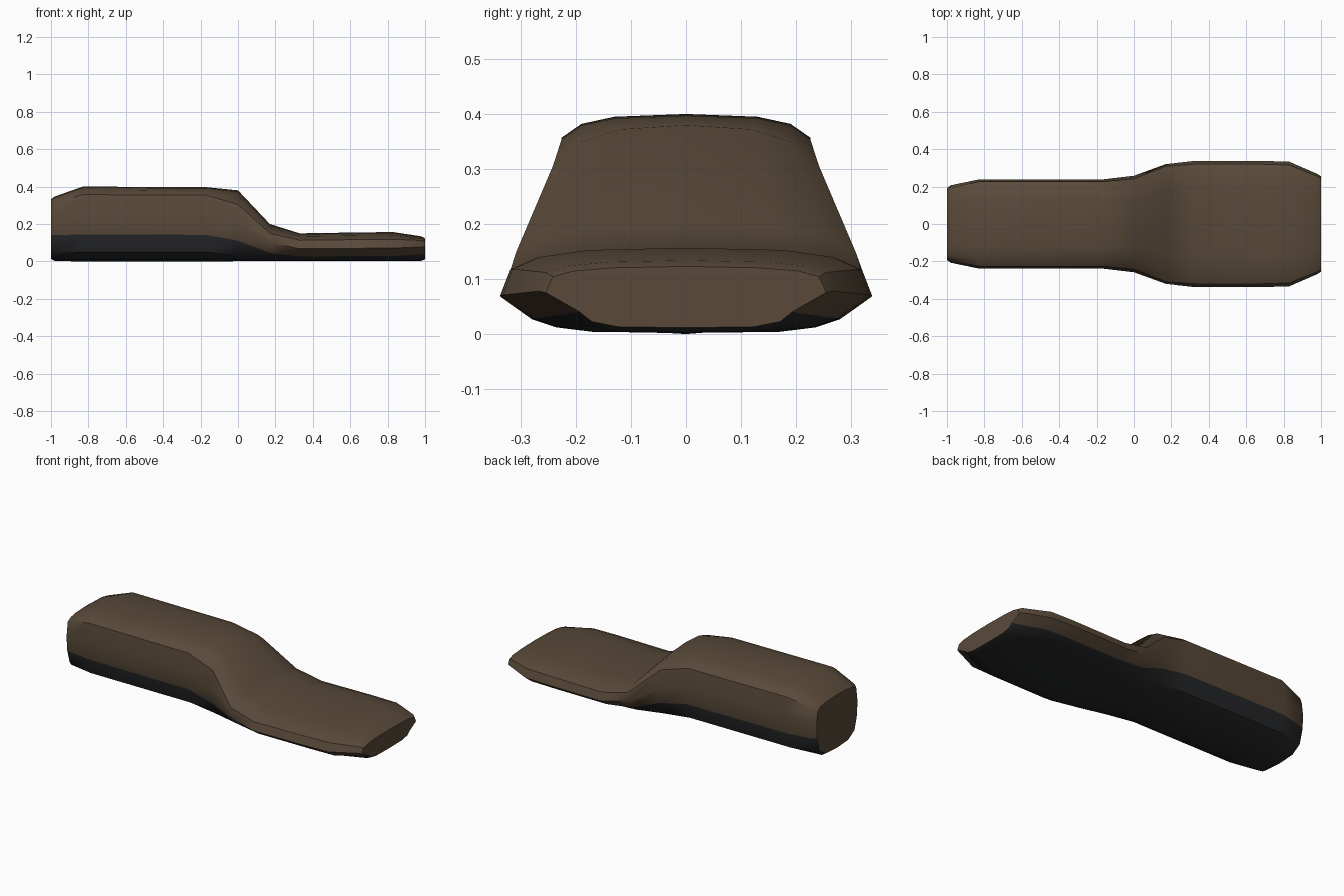
import bpy, bmesh

if "Cube" in bpy.data.objects:
    bpy.data.objects.remove(bpy.data.objects["Cube"])


def material(name, rgb):
    m = bpy.data.materials.new(name)
    m.diffuse_color = (*rgb, 1)
    m.use_nodes = True
    m.node_tree.nodes["Principled BSDF"].inputs["Base Color"].default_value = m.diffuse_color
    return m


brown = material("dark brown", (0.100, 0.068, 0.042))
black = material("soft black", (0.020, 0.021, 0.023))

# Half cross-sections (y, z) from the top centre to the bottom centre
handle = [(0, .40), (.13, .395), (.19, .382), (.226, .357), (.238, .25),
          (.235, .145), (.205, .05), (.13, .01), (0, 0)]
handle_end = [(0, .347), (.11, .343), (.165, .333), (.195, .315), (.207, .23),
              (.203, .14), (.178, .05), (.115, .01), (0, .002)]
shoulder = [(0, .38), (.12, .372), (.19, .35), (.242, .305), (.258, .20),
            (.248, .11), (.215, .035), (.14, .008), (0, .001)]
slope = [(0, .20), (.17, .193), (.26, .178), (.308, .15), (.32, .10),
         (.27, .045), (.23, .018), (.16, .005), (0, .002)]
blade = [(0, .15), (.18, .146), (.27, .134), (.32, .113), (.338, .068),
         (.28, .027), (.235, .012), (.17, .004), (0, .002)]
blade_far = [(y * .985, z * 1.045) for y, z in blade]
blade_end = [(0, .134), (.14, .131), (.215, .124), (.255, .112), (.268, .078),
             (.205, .038), (.18, .016), (.13, .005), (0, .003)]


def inset(section, ky, kz, zc):
    return [(y * ky, zc + (z - zc) * kz) for y, z in section]


near_handle = [(y, z - .003 * (z > .1)) for y, z in handle]
stations = [(-1, inset(handle_end, .93, .92, .16)), (-.98, handle_end),
            (-.83, handle), (-.17, near_handle), (0, shoulder), (.17, slope),
            (.33, blade), (.67, blade), (.83, blade_far), (.98, blade_end),
            (1, inset(blade_end, .95, .85, .06))]
stations[7] = (.67, [(y, z * 1.035) for y, z in blade])

# Loft the mirrored sections along x
bm = bmesh.new()
rings = []
for x, half in stations:
    full = half + [(-y, z) for y, z in half[-2:0:-1]]
    rings.append([bm.verts.new((x, y, z)) for y, z in full])
n = len(rings[0])
for a, b in zip(rings, rings[1:]):
    for i in range(n):
        j = (i + 1) % n
        f = bm.faces.new((a[i], a[j], b[j], b[i]))
        # Underside rows are black
        f.material_index = 1 if 5 <= i < n - 5 else 0
for ring in (rings[0], rings[-1]):
    bm.faces.new(ring)
bmesh.ops.recalc_face_normals(bm, faces=bm.faces)

mesh = bpy.data.meshes.new("stepped_grip")
bm.to_mesh(mesh)
bm.free()
mesh.materials.append(brown)
mesh.materials.append(black)
grip = bpy.data.objects.new("stepped_grip", mesh)
bpy.context.collection.objects.link(grip)
bpy.context.view_layer.objects.active = grip
grip.select_set(True)
bpy.ops.object.shade_smooth_by_angle(angle=0.75)
